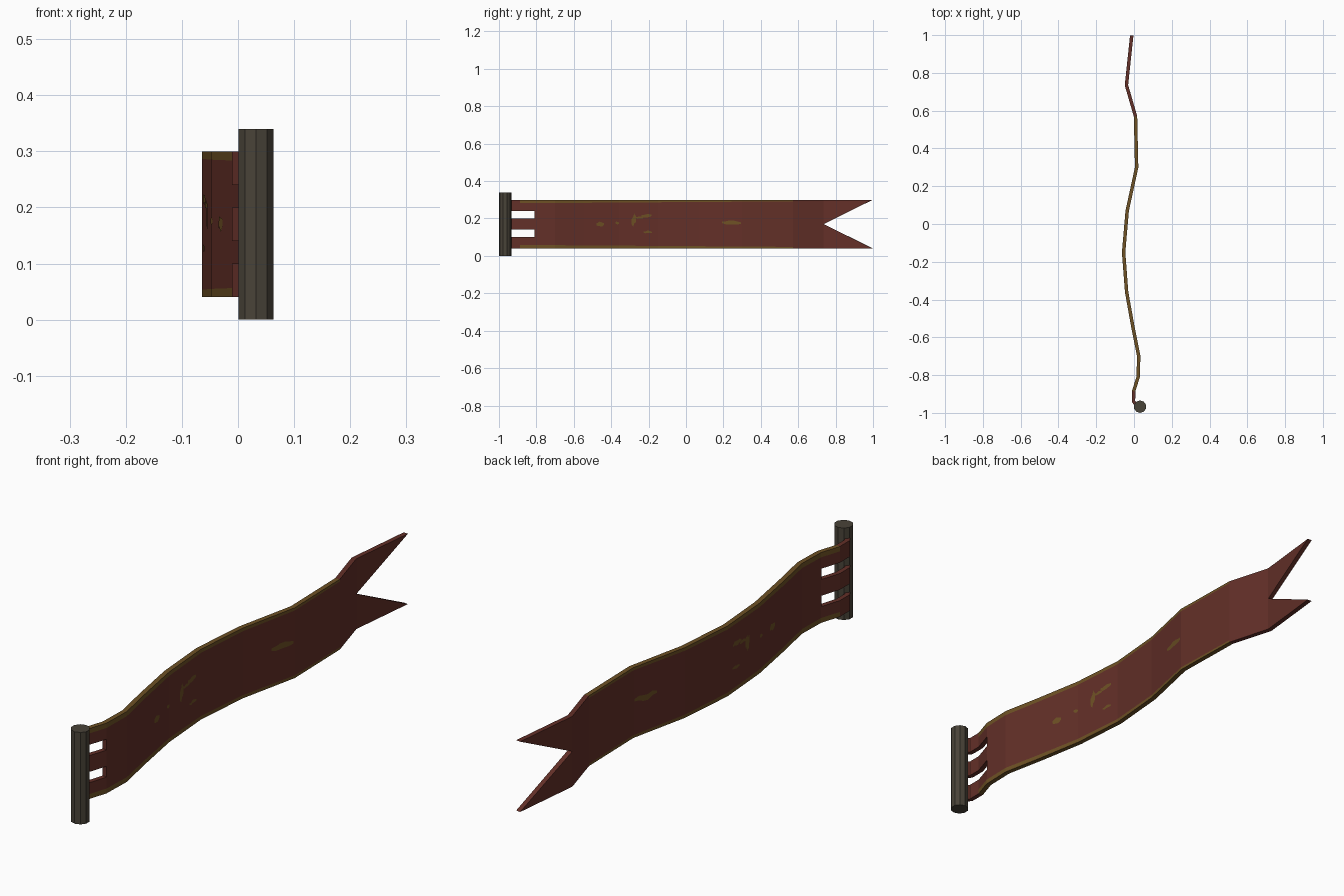
import bpy, bmesh, math, random
from mathutils import Vector

if "Cube" in bpy.data.objects:
    bpy.data.objects.remove(bpy.data.objects["Cube"])

random.seed(4)

def material(name, rgb):
    m = bpy.data.materials.new(name)
    m.diffuse_color = (*rgb, 1)
    m.use_nodes = True
    m.node_tree.nodes["Principled BSDF"].inputs["Base Color"].default_value = m.diffuse_color
    return m

RED = material("faded red cloth", (0.125, 0.029, 0.021))
GOLD = material("old gold trim", (0.155, 0.082, 0.018))
WOOD = material("dark pole", (0.066, 0.056, 0.040))

# Wavy centre line of the cloth seen from above (x, y)
PATH = [(0.015, -0.962), (-0.002, -0.94), (-0.002, -0.885), (0.022, -0.81),
        (0.025, -0.70), (-0.005, -0.55), (-0.039, -0.36), (-0.055, -0.15),
        (-0.036, 0.07), (0.014, 0.30), (0.008, 0.57), (-0.040, 0.735),
        (-0.012, 0.998)]
BOTTOM, TOP, MID, NOTCH, TIP = 0.04, 0.30, 0.17, 0.735, 0.998
THICK = 0.018

def make_object(name, bm, mats):
    me = bpy.data.meshes.new(name)
    bm.to_mesh(me)
    bm.free()
    ob = bpy.data.objects.new(name, me)
    bpy.context.collection.objects.link(ob)
    for m in mats:
        me.materials.append(m)
    return ob

def path_at(y):
    """Point and sideways normal of the centre line at y."""
    for (x0, y0), (x1, y1) in zip(PATH, PATH[1:]):
        if y <= y1:
            t = (y - y0) / (y1 - y0)
            return x0 + (x1 - x0) * t, Vector((y1 - y0, x0 - x1, 0)).normalized()

# Pole
bm = bmesh.new()
bmesh.ops.create_cone(bm, cap_ends=True, segments=10, radius1=0.033,
                      radius2=0.033, depth=0.34)
bmesh.ops.translate(bm, verts=bm.verts, vec=(0.032, -0.967, 0.17))
make_object("pole", bm, [WOOD])

# Cloth: two mirrored halves, straps at the pole and a swallow tail
def half_levels(y):
    """Distances from the middle outwards at y."""
    trim = 0.018 - 0.010 * max(0, min(1, (y + 0.8) / 1.4))
    inner = max(0, (y - NOTCH) / (TIP - NOTCH)) * 0.13
    levels = [0, 0.03, 0.07, 0.13 - trim, 0.13]
    return [inner + d * (1 - inner / 0.13) for d in levels]

bm = bmesh.new()
for sign in (1, -1):
    rows = [[bm.verts.new((x, y, MID + sign * d)) for d in half_levels(y)]
            for x, y in PATH]
    for i in range(len(PATH) - 1):
        for j in range(4):
            if i < 3 and j == 1:      # gaps between the straps
                continue
            quad = [rows[i][j], rows[i + 1][j], rows[i + 1][j + 1], rows[i][j + 1]]
            f = bm.faces.new(quad if sign > 0 else quad[::-1])
            f.material_index = 1 if j == 3 and 2 <= i <= 9 else 0
bmesh.ops.remove_doubles(bm, verts=bm.verts, dist=0.0005)
bmesh.ops.recalc_face_normals(bm, faces=bm.faces)
banner = make_object("banner_cloth", bm, [RED, GOLD])
mod = banner.modifiers.new("thickness", 'SOLIDIFY')
mod.thickness = THICK
mod.offset = 0

# Worn gold flecks on both faces: y, z, length, height
FLECKS = [(-0.46, 0.172, 0.04, 0.025), (-0.37, 0.176, 0.02, 0.014),
          (-0.28, 0.19, 0.025, 0.055), (-0.212, 0.214, 0.055, 0.018),
          (-0.25, 0.205, 0.04, 0.012), (-0.205, 0.127, 0.045, 0.012),
          (0.245, 0.176, 0.10, 0.022)]
bm = bmesh.new()
for side in (1, -1):
    for y, z, length, height in FLECKS:
        prev = None
        for k in range(6):
            yy = y + (k / 5 - 0.5) * length
            x, n = path_at(yy)
            p = Vector((x, yy, z)) + n * side * (THICK / 2 + 0.0012)
            h = height * (0.2 + 0.8 * math.sin(math.pi * (k + 0.5) / 6)) / 2
            shift = random.uniform(-0.2, 0.2) * height
            pair = [bm.verts.new(p + Vector((0, 0, shift + s * h))) for s in (-1, 1)]
            if prev:
                quad = [prev[0], pair[0], pair[1], prev[1]]
                bm.faces.new(quad if side > 0 else quad[::-1])
            prev = pair
make_object("gold_flecks", bm, [GOLD])
